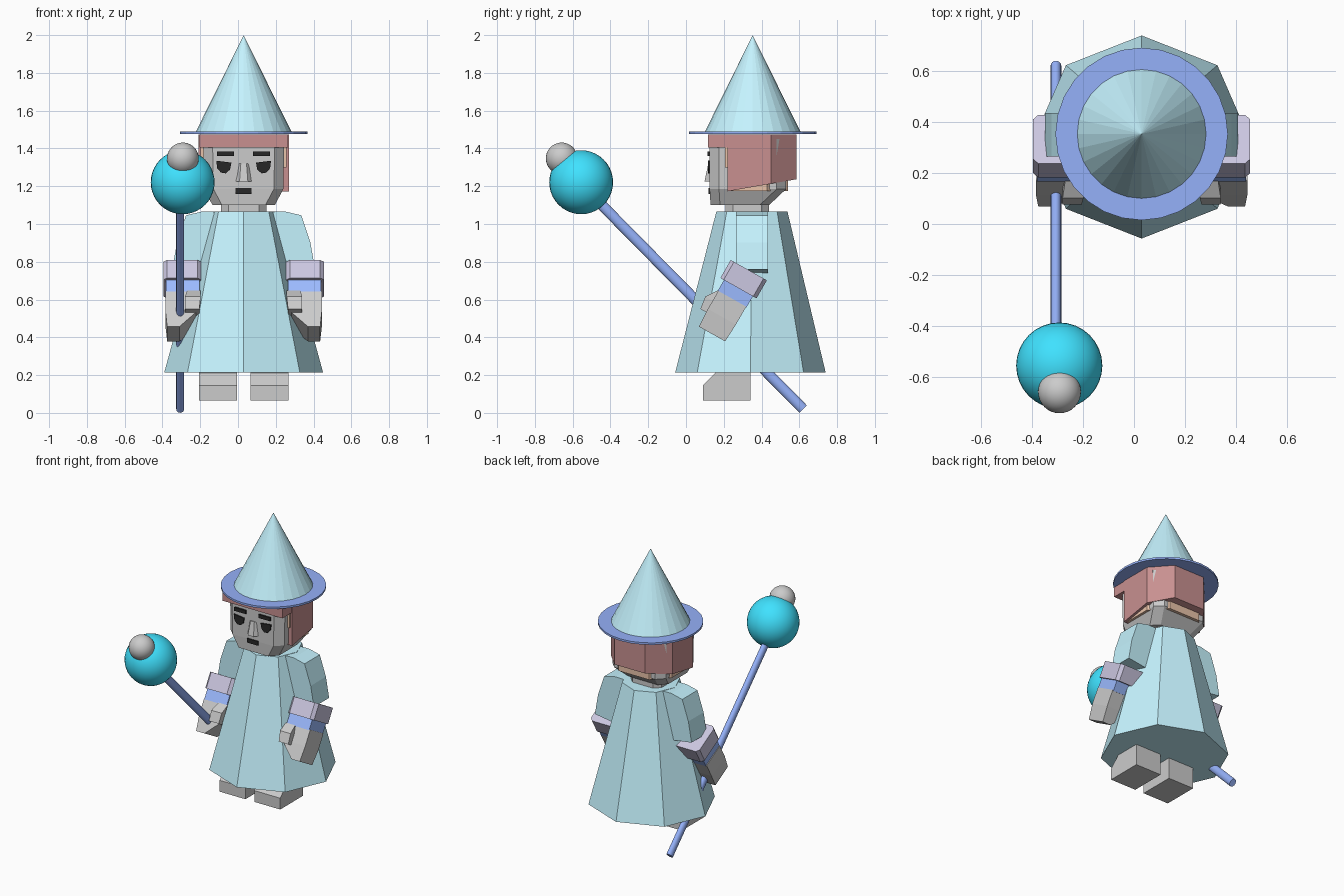
import bpy, bmesh, math
from mathutils import Vector

if "Cube" in bpy.data.objects:
    bpy.data.objects.remove(bpy.data.objects["Cube"])

CX = 0.03  # symmetry plane of the figure
COLORS = {
    "cyan": (0.56, 0.90, 1.0), "blue": (0.30, 0.44, 0.95), "sleeve": (0.33, 0.49, 1.0),
    "orb": (0.05, 0.76, 1.0), "lavender": (0.60, 0.57, 0.75), "hair": (0.58, 0.28, 0.28),
    "tan": (0.82, 0.55, 0.40), "black": (0.02, 0.02, 0.02),
}
MATS = {}


def paint(ob, color):
    if color:
        if color not in MATS:
            MATS[color] = bpy.data.materials.new(color)
            MATS[color].diffuse_color = (*COLORS[color], 1)
        ob.data.materials.append(MATS[color])


def loft(name, rings, color=None):
    """Capped skin through rings of equal point count."""
    bm = bmesh.new()
    loops = [[bm.verts.new(p) for p in r] for r in rings]
    n = len(loops[0])
    for a, b in zip(loops, loops[1:]):
        for i in range(n):
            j = (i + 1) % n
            bm.faces.new((a[i], a[j], b[j], b[i]))
    bm.faces.new(loops[0])
    bm.faces.new(loops[-1])
    bmesh.ops.recalc_face_normals(bm, faces=bm.faces)
    me = bpy.data.meshes.new(name)
    bm.to_mesh(me)
    bm.free()
    ob = bpy.data.objects.new(name, me)
    bpy.context.collection.objects.link(ob)
    paint(ob, color)
    return ob


def rect(x0, x1, y0, y1, c=0.0):
    """Rectangle outline, corners cut when c > 0."""
    if not c:
        return [(x0, y0), (x1, y0), (x1, y1), (x0, y1)]
    return [(x0 + c, y0), (x1 - c, y0), (x1, y0 + c), (x1, y1 - c),
            (x1 - c, y1), (x0 + c, y1), (x0, y1 - c), (x0, y0 + c)]


def level(outline, z, s=1):
    return [(CX + s * x, y, z) for x, y in outline]


def circle(r, cy, n, rx=None):
    return [((rx or r) * math.cos(2 * math.pi * i / n),
             cy + r * math.sin(2 * math.pi * i / n)) for i in range(n)]


def box(name, x0, x1, y0, y1, z0, z1, color=None, s=1):
    o = rect(x0, x1, y0, y1)
    return loft(name, [level(o, z0, s), level(o, z1, s)], color)


def slab_x(name, profile, x0, x1, s):
    """Side profile (y, z) extruded across x."""
    return loft(name, [[(CX + s * x, y, z) for y, z in profile] for x in (x0, x1)])


def slab_y(name, profile, y0, y1, color, s=1):
    """Front profile (x, z) extruded along y."""
    return loft(name, [[(CX + s * x, y, z) for x, z in profile] for y in (y0, y1)], color)


def forearm(outline, d, s):
    """Outline (x, u) placed d along the tilted forearm axis."""
    return [(CX + s * x, 0.305 + 0.87 * u - 0.5 * d, 0.708 - 0.49 * u - 0.866 * d)
            for x, u in outline]


def ball(name, loc, r, color=None):
    bpy.ops.mesh.primitive_uv_sphere_add(segments=32, ring_count=20, radius=r, location=loc)
    ob = bpy.context.object
    ob.name = name
    bpy.ops.object.shade_smooth()
    paint(ob, color)


# Robe and neck
loft("robe", [level(circle(0.398, 0.341, 8, 0.42), 0.215),
              level(circle(0.188, 0.349, 8), 1.067)], "cyan")
neck = rect(-0.12, 0.12, 0.21, 0.44, 0.04)
loft("neck", [level(neck, 1.0), level(neck, 1.12)])

# Head
loft("head", [level(rect(-0.165, 0.165, 0.13, 0.44, 0.05), 1.10),
              level(rect(-0.21, 0.21, 0.125, 0.53, 0.05), 1.185),
              level(rect(-0.215, 0.215, 0.125, 0.53, 0.05), 1.45)])
scalp = [(-0.222, 0.23), (0.222, 0.23), (0.222, 0.43), (0.12, 0.54), (-0.12, 0.54), (-0.222, 0.43)]
loft("scalp", [level(scalp, 1.175), level(scalp, 1.45)], "tan")

# Hair shell with a lower edge rising towards the back
shell = [(-0.24, 0.22), (0.24, 0.22), (0.24, 0.45), (0.12, 0.585), (-0.12, 0.585), (-0.24, 0.45)]
loft("hair", [[(CX + x, y, 1.173 + 0.175 * (y - 0.22)) for x, y in shell],
              level(shell, 1.475)], "hair")
slab_y("fringe", [(-0.235, 1.405), (0.235, 1.405), (0.235, 1.475), (-0.235, 1.475)],
       0.117, 0.3, "hair")

# Face
loft("nose", [level([(-0.045, 0.13), (-0.022, 0.098), (0.022, 0.098), (0.045, 0.13)], 1.225),
              level([(-0.03, 0.13), (-0.015, 0.118), (0.015, 0.118), (0.03, 0.13)], 1.32)])
box("mouth", -0.042, 0.042, 0.118, 0.13, 1.16, 1.19, "black")
eye = [(0.065, 1.325), (0.145, 1.335), (0.14, 1.295), (0.12, 1.272), (0.095, 1.268), (0.072, 1.288)]
for s, side in ((-1, "left"), (1, "right")):
    slab_y(side + "_eye", eye, 0.116, 0.13, "black", s)
    box(side + "_eyebrow", 0.05, 0.14, 0.114, 0.13, 1.36, 1.385, "black", s)
    box(side + "_sideburn", 0.205, 0.228, 0.207, 0.225, 1.3, 1.41, "tan", s)

    # Arm: straight upper sleeve, tilted cuff, wrist, hand and thumb
    slab_y(side + "_upper_sleeve",
           [(0.12, 1.064), (0.22, 1.066), (0.305, 1.046), (0.353, 0.903), (0.378, 0.76),
            (0.24, 0.74), (0.12, 0.9)], 0.265, 0.435, "cyan", s)
    cuff = rect(0.225, 0.425, -0.11, 0.11, 0.02)
    loft(side + "_cuff", [forearm(cuff, d, s) for d in (-0.055, 0.055)], "lavender")
    wrist = rect(0.235, 0.41, -0.088, 0.088)
    loft(side + "_wrist", [forearm(wrist, d, s) for d in (0.04, 0.125)], "sleeve")
    palm = rect(0.232, 0.415, -0.085, 0.085)
    loft(side + "_hand", [forearm(palm, 0.12, s), forearm(palm, 0.23, s),
                          forearm(rect(0.34, 0.405, -0.08, 0.08), 0.335, s)])
    loft(side + "_thumb", [forearm(rect(0.228, 0.30, -0.09, -0.02), 0.12, s),
                           forearm(rect(0.228, 0.31, -0.13, -0.02), 0.18, s),
                           forearm(rect(0.235, 0.31, -0.12, -0.02), 0.25, s)])

    # Foot with a sloped toe
    slab_x(side + "_foot", [(0.09, 0.065), (0.342, 0.065), (0.342, 0.24), (0.155, 0.24),
                            (0.155, 0.21), (0.09, 0.145)], 0.035, 0.237, s)

# Hat
disc = circle(0.338, 0.353, 28)
loft("hat_brim", [level(disc, 1.476), level(disc, 1.49)], "blue")
bpy.ops.mesh.primitive_cone_add(vertices=28, radius1=0.255, radius2=0, depth=0.515,
                                location=(CX, 0.353, 1.7425))
bpy.context.object.name = "hat_cone"
paint(bpy.context.object, "cyan")

# Staff leaning forward through the hand
start, end = Vector((-0.306, 0.62, 0.02)), Vector((-0.306, -0.5, 1.155))
bpy.ops.mesh.primitive_cylinder_add(vertices=16, radius=1, depth=(end - start).length,
                                    location=(start + end) / 2)
staff = bpy.context.object
staff.name = "staff"
staff.scale = (0.021, 0.028, 1)
staff.rotation_euler = (math.atan2(0.5 + 0.62, 1.135), 0, 0)
bpy.ops.object.transform_apply(location=False, rotation=True, scale=True)
bpy.ops.object.shade_smooth_by_angle()
paint(staff, "blue")
ball("staff_orb", (-0.293, -0.555, 1.221), 0.169, "orb")
ball("staff_small_orb", (-0.292, -0.658, 1.347), 0.084)

for m in bpy.data.materials:
    if m.users and not m.is_grease_pencil:
        m.use_nodes = True
        m.node_tree.nodes["Principled BSDF"].inputs["Base Color"].default_value = m.diffuse_color
